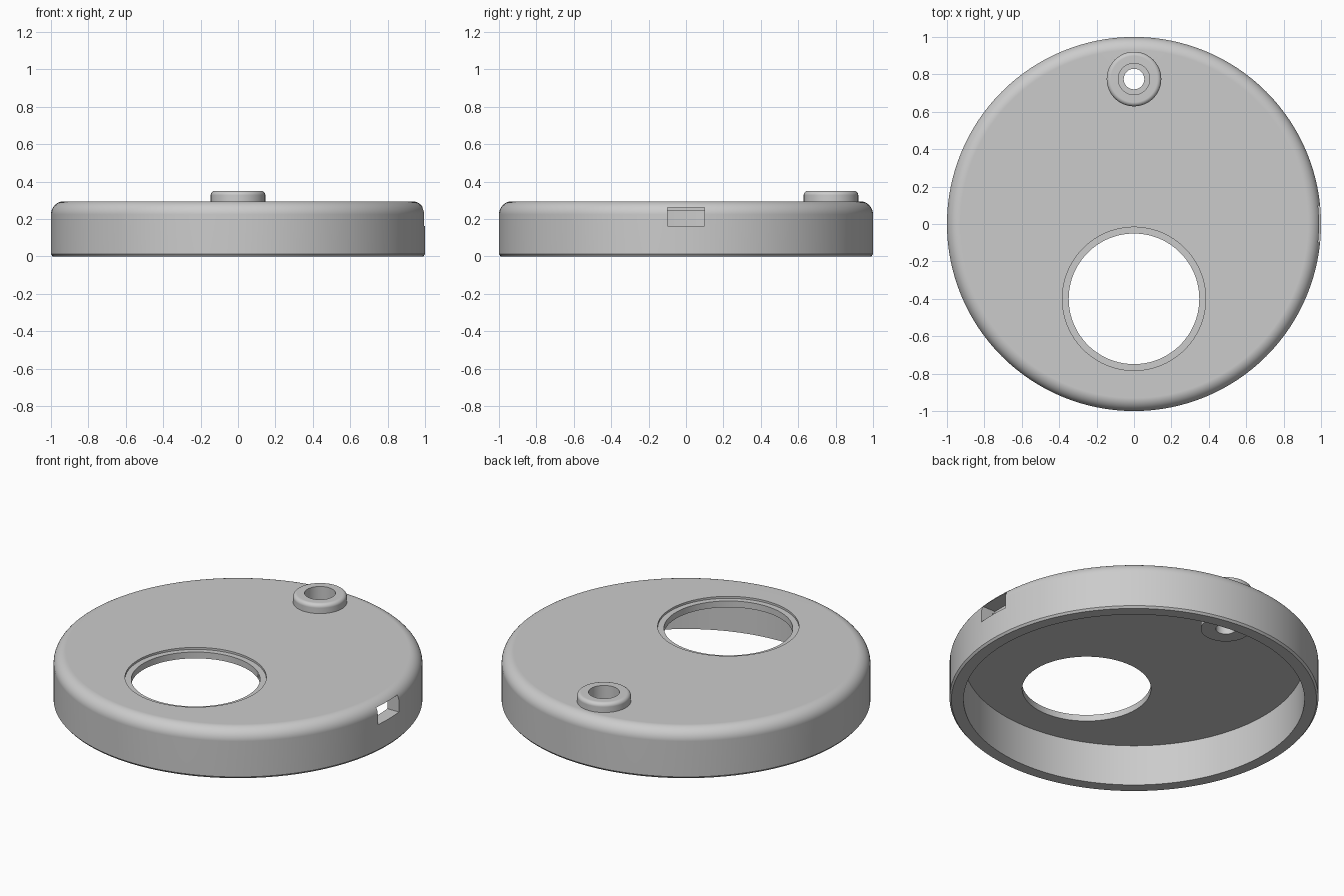
import bpy, bmesh, math
from math import pi, sin, cos
from mathutils import Matrix, Vector

if "Cube" in bpy.data.objects:
    bpy.data.objects.remove(bpy.data.objects["Cube"], do_unlink=True)

grey = bpy.data.materials.new("plain grey")
grey.use_nodes = True
grey.diffuse_color = (0.6, 0.6, 0.6, 1)
grey.node_tree.nodes["Principled BSDF"].inputs["Base Color"].default_value = (0.6, 0.6, 0.6, 1)

HEIGHT = 0.295      # top of the plate
CEILING = 0.245     # underside of the plate
WINDOW = Vector((0, -0.4, 0))
BOSS = Vector((0, 0.775, 0))


def make_object(name, bm):
    bmesh.ops.recalc_face_normals(bm, faces=bm.faces)
    mesh = bpy.data.meshes.new(name)
    bm.to_mesh(mesh)
    bm.free()
    mesh.materials.append(grey)
    obj = bpy.data.objects.new(name, mesh)
    bpy.context.collection.objects.link(obj)
    return obj


def fillet(r, z, size, steps=10):
    """Rounded outer top corner, from the side wall up to the top."""
    return [(r - size + size * cos(a), z - size + size * sin(a))
            for a in (pi / 2 * i / steps for i in range(steps + 1))]


def lathe(name, profile, location=(0, 0, 0), closed=False, segments=128):
    bm = bmesh.new()
    verts = [bm.verts.new((r, 0, z)) for r, z in profile]
    pairs = list(zip(verts, verts[1:]))
    if closed:
        pairs.append((verts[-1], verts[0]))
    edges = [bm.edges.new(p) for p in pairs]
    bmesh.ops.spin(bm, geom=verts + edges, axis=(0, 0, 1), cent=(0, 0, 0),
                   angle=2 * pi, steps=segments, use_merge=False)
    bmesh.ops.remove_doubles(bm, verts=bm.verts, dist=0.0001)
    bmesh.ops.translate(bm, verts=bm.verts, vec=location)
    return make_object(name, bm)


def cylinder(name, r, bottom, top, location):
    return lathe(name, [(0, bottom), (r, bottom), (r, top), (0, top)], location)


def activate(obj):
    bpy.ops.object.select_all(action='DESELECT')
    obj.select_set(True)
    bpy.context.view_layer.objects.active = obj


def cut(obj, cutter):
    cutter.hide_render = True
    mod = obj.modifiers.new("cut", 'BOOLEAN')
    mod.operation = 'DIFFERENCE'
    mod.solver = 'EXACT'
    mod.object = cutter
    activate(obj)
    bpy.ops.object.modifier_apply(modifier=mod.name)
    bpy.data.objects.remove(cutter, do_unlink=True)


def smooth(obj):
    activate(obj)
    bpy.ops.object.shade_smooth_by_angle(angle=math.radians(30))
    mod = obj.modifiers.new("even normals", 'WEIGHTED_NORMAL')
    mod.keep_sharp = True


# Round cover: open underneath, rounded top edge, small chamfer at the foot
cover = lathe("cover_shell",
              [(0, CEILING), (0.924, CEILING), (0.924, 0), (0.99, 0), (1, 0.012)]
              + fillet(1, HEIGHT, 0.07) + [(0, HEIGHT)])

# Large round window with a shallow seat around it
cut(cover, cylinder("window_cutter", 0.349, 0.1, 0.5, WINDOW))
cut(cover, cylinder("seat_cutter", 0.383, HEIGHT - 0.012, 0.5, WINDOW))

# Clearance for the screw post
cut(cover, cylinder("post_cutter", 0.115, 0.1, 0.5, BOSS))

# Rectangular slot through the left wall
bm = bmesh.new()
bmesh.ops.create_cube(bm, size=1, matrix=Matrix.Translation((1, 0, 0.212))
                      @ Matrix.Diagonal((0.2, 0.2, 0.1, 1)))
cut(cover, make_object("slot_cutter", bm))
smooth(cover)

# Hollow screw post with a stepped bore
post = lathe("screw_post",
             [(0.055, 0.1), (0.136, 0.1), (0.136, 0.27), (0.146, 0.27)]
             + fillet(0.146, 0.35, 0.022, 6)
             + [(0.084, 0.35), (0.084, 0.15), (0.055, 0.15)],
             BOSS, closed=True, segments=64)
smooth(post)
